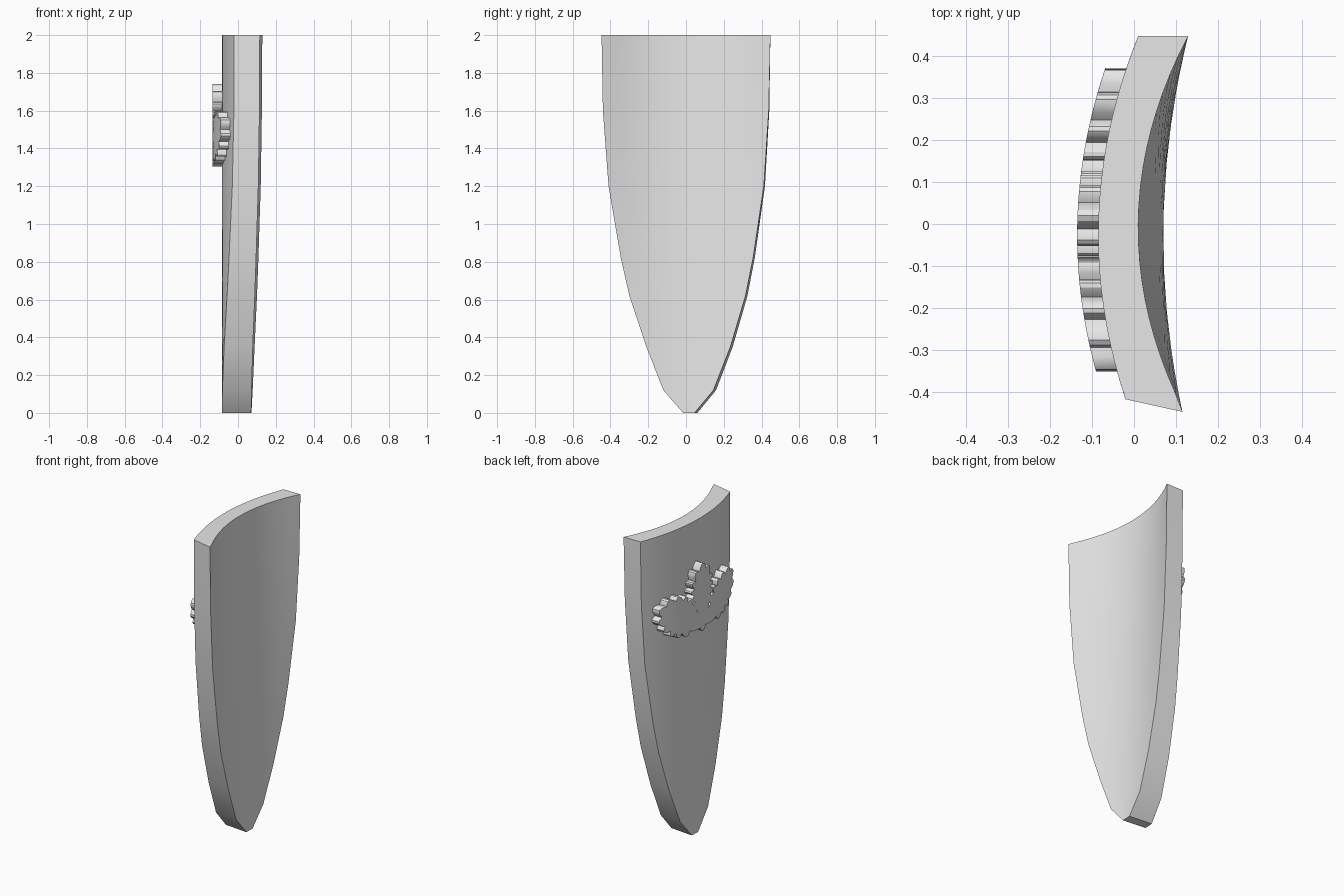
import bpy, bmesh, math

cube = bpy.data.objects.get("Cube")
if cube:
    bpy.data.objects.remove(cube)

grey = bpy.data.materials.new("plain grey")
grey.use_nodes = True
grey.diffuse_color = (0.8, 0.8, 0.8, 1)
grey.node_tree.nodes["Principled BSDF"].inputs["Base Color"].default_value = (0.8, 0.8, 0.8, 1)

HEIGHT = 2.0
# Rim outline: height, right edge y, left edge y
OUTLINE = [(0, -0.015, 0.045), (0.12, -0.12, 0.145), (0.35, -0.21, 0.235),
           (0.62, -0.30, 0.315), (0.82, -0.345, 0.355), (1.2, -0.41, 0.412),
           (1.6, -0.44, 0.438), (HEIGHT, -0.447, 0.447)]


def outer_x(y):
    return -0.085 + 0.425 * y * y + 0.022 * y


def rim_height(y):
    """Height at which the rim crosses this y."""
    side = 2 if y > 0.015 else 1
    for low, high in zip(OUTLINE, OUTLINE[1:]):
        a, b = low[side], high[side]
        if min(a, b) <= y <= max(a, b):
            return low[0] + (high[0] - low[0]) * (y - a) / (b - a)
    return 0.0


def inner_x(y, z):
    """Hollow side: deep at the top edge, shallow along the rim."""
    rim = 0.07 + 0.26 * y * y + 0.015 * y
    top = 0.01 + 0.57 * y * y + 0.01 * y
    start = rim_height(y)
    depth = (z - start) / max(HEIGHT - start, 0.001)
    return rim + (top - rim) * min(max(depth, 0), 1)


def finish(name, bm):
    bmesh.ops.recalc_face_normals(bm, faces=bm.faces[:])
    mesh = bpy.data.meshes.new(name)
    bm.to_mesh(mesh)
    bm.free()
    mesh.materials.append(grey)
    obj = bpy.data.objects.new(name, mesh)
    bpy.context.collection.objects.link(obj)
    bpy.ops.object.select_all(action='DESELECT')
    obj.select_set(True)
    bpy.context.view_layer.objects.active = obj
    bpy.ops.object.shade_smooth_by_angle(angle=math.radians(30))


def bridge(bm, a, b, closed=False):
    """Quads between two equal rows of vertices."""
    n = len(a)
    for i in range(n if closed else n - 1):
        j = (i + 1) % n
        bm.faces.new((a[i], a[j], b[j], b[i]))


# Curved shield plate: outer and inner sheets joined by a wall
bm = bmesh.new()
COLS = 20
outer, inner = [], []
for z, right, left in OUTLINE:
    out_row, in_row = [], []
    out_right = right + 0.03 * (0.5 + z / 4)
    out_left = left + 0.015 * (1 - z / HEIGHT)
    for i in range(COLS + 1):
        t = i / COLS
        y = right + (left - right) * t
        in_row.append(bm.verts.new((inner_x(y, z), y, z)))
        y = out_right + (out_left - out_right) * t
        out_row.append(bm.verts.new((outer_x(y), y, z)))
    outer.append(out_row)
    inner.append(in_row)
for sheet in (outer, inner):
    for low, high in zip(sheet, sheet[1:]):
        bridge(bm, low, high)
for end in (0, -1):
    bridge(bm, outer[end], inner[end])
    bridge(bm, [r[end] for r in outer], [r[end] for r in inner])
finish("shield_plate", bm)


def leaf(name, cy, cz, angle, length, width, stalk, lobes=13):
    """Scalloped raised leaf that follows the curve of the plate."""
    bm = bmesh.new()
    steps = lobes * 6
    rings = []
    for scale, lift in ((0.35, -0.05), (0.7, -0.05), (1, -0.05), (1, 0.01)):
        ring = []
        for k in range(steps):
            a = math.tau * k / steps
            r = length * width / math.hypot(width * math.cos(a), length * math.sin(a))
            r += 0.03 * abs(math.cos(lobes * a / 2)) - 0.015
            r += stalk * math.exp(-((a - math.pi) / 0.16) ** 2)
            u, v = scale * r * math.cos(a), scale * r * math.sin(a)
            y = cy + u * math.cos(angle) - v * math.sin(angle)
            z = cz + u * math.sin(angle) + v * math.cos(angle)
            ring.append(bm.verts.new((outer_x(y) + lift, y, z)))
        rings.append(ring)
    for a, b in zip(rings, rings[1:]):
        bridge(bm, a, b, closed=True)
    hub = bm.verts.new((outer_x(cy) - 0.05, cy, cz))
    for i in range(steps):
        bm.faces.new((hub, rings[0][i], rings[0][(i + 1) % steps]))
    bm.faces.new(rings[-1])
    finish(name, bm)


# Three-leaf emblem on the bulging side
tilt = math.radians(30)
leaf("leaf_middle", 0.02, 1.57, math.pi / 2, 0.155, 0.09, 0.125)
leaf("leaf_left", 0.21, 1.46, tilt, 0.165, 0.11, 0.07)
leaf("leaf_right", -0.19, 1.46, math.pi - tilt, 0.165, 0.11, 0.07)
